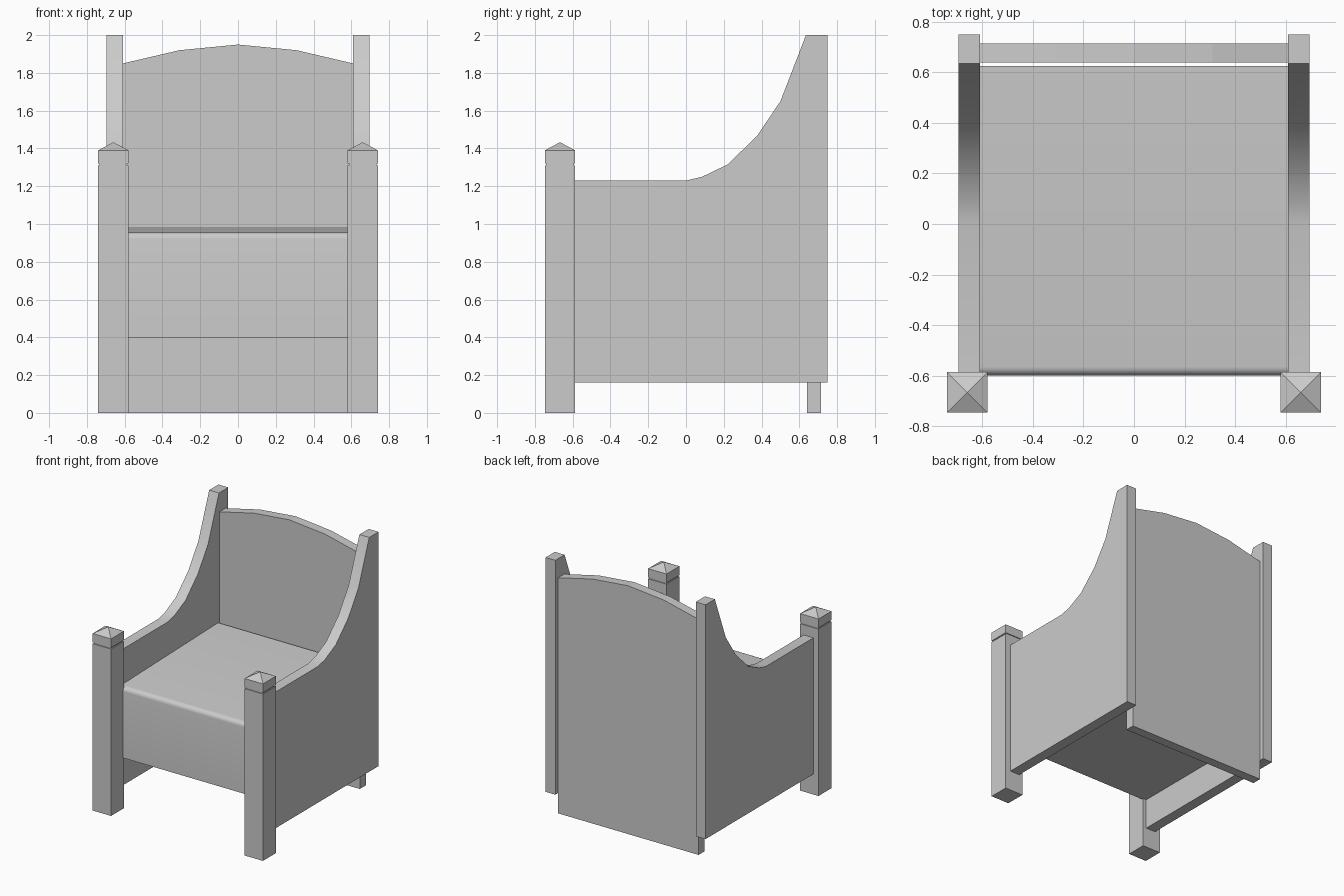
import bpy, bmesh, math
from mathutils import Vector

if "Cube" in bpy.data.objects:
    bpy.data.objects.remove(bpy.data.objects["Cube"])


def finish(name, bm, smooth_angle=None):
    bmesh.ops.recalc_face_normals(bm, faces=bm.faces)
    mesh = bpy.data.meshes.new(name)
    bm.to_mesh(mesh)
    bm.free()
    if smooth_angle:
        mesh.shade_smooth()
        mesh.set_sharp_from_angle(angle=math.radians(smooth_angle))
    ob = bpy.data.objects.new(name, mesh)
    bpy.context.collection.objects.link(ob)
    return ob


def extrude(name, points, direction, smooth_angle=None):
    """Extrude a planar outline along a vector."""
    bm = bmesh.new()
    face = bm.faces.new([bm.verts.new(p) for p in points])
    out = bmesh.ops.extrude_face_region(bm, geom=[face])
    moved = [v for v in out["geom"] if isinstance(v, bmesh.types.BMVert)]
    bmesh.ops.translate(bm, verts=moved, vec=Vector(direction))
    return finish(name, bm, smooth_angle)


def post(name, x, y):
    """Square post with an inset groove and a pyramid cap."""
    bm = bmesh.new()
    levels = [(0.08, 0), (0.08, 1.31), (0.073, 1.31), (0.073, 1.32),
              (0.08, 1.32), (0.08, 1.39)]
    corners = [(-1, -1), (1, -1), (1, 1), (-1, 1)]
    rings = [[bm.verts.new((x + r * i, y + r * j, z)) for i, j in corners]
             for r, z in levels]
    for a, b in zip(rings, rings[1:]):
        for k in range(4):
            n = (k + 1) % 4
            bm.faces.new((a[k], a[n], b[n], b[k]))
    bm.faces.new(rings[0])
    tip = bm.verts.new((x, y, 1.433))
    for k in range(4):
        bm.faces.new((rings[-1][k], rings[-1][(k + 1) % 4], tip))
    return finish(name, bm)


# Side panels with swept arms, and front posts
arm = [(-0.59, 0.16), (0.75, 0.16), (0.75, 2.0), (0.635, 2.0), (0.5, 1.65),
       (0.375, 1.465), (0.22, 1.315), (0.085, 1.25), (0.0, 1.23), (-0.59, 1.23)]
for side, s in (("left", -1), ("right", 1)):
    extrude(f"side_panel_{side}", [(s * 0.61, y, z) for y, z in arm],
            (s * 0.085, 0, 0), 30)
    post(f"front_post_{side}", s * 0.66, -0.667)

# Arched back panel reaching the floor
back = [(-0.61, 0), (0.61, 0), (0.61, 1.85), (0.31, 1.92), (0, 1.95),
        (-0.31, 1.92), (-0.61, 1.85)]
extrude("back_panel", [(x, 0.64, z) for x, z in back], (0, 0.075, 0))

# Seat block with a rounded front edge and slightly raised rear
seat = [(-0.60, 0.40), (0.625, 0.40), (0.625, 0.985)]
for i in range(6):
    a = math.radians(90 + 18 * i)
    seat.append((-0.565 + 0.035 * math.cos(a), 0.92 + 0.035 * math.sin(a)))
extrude("seat", [(-0.61, y, z) for y, z in seat], (1.22, 0, 0), 40)
